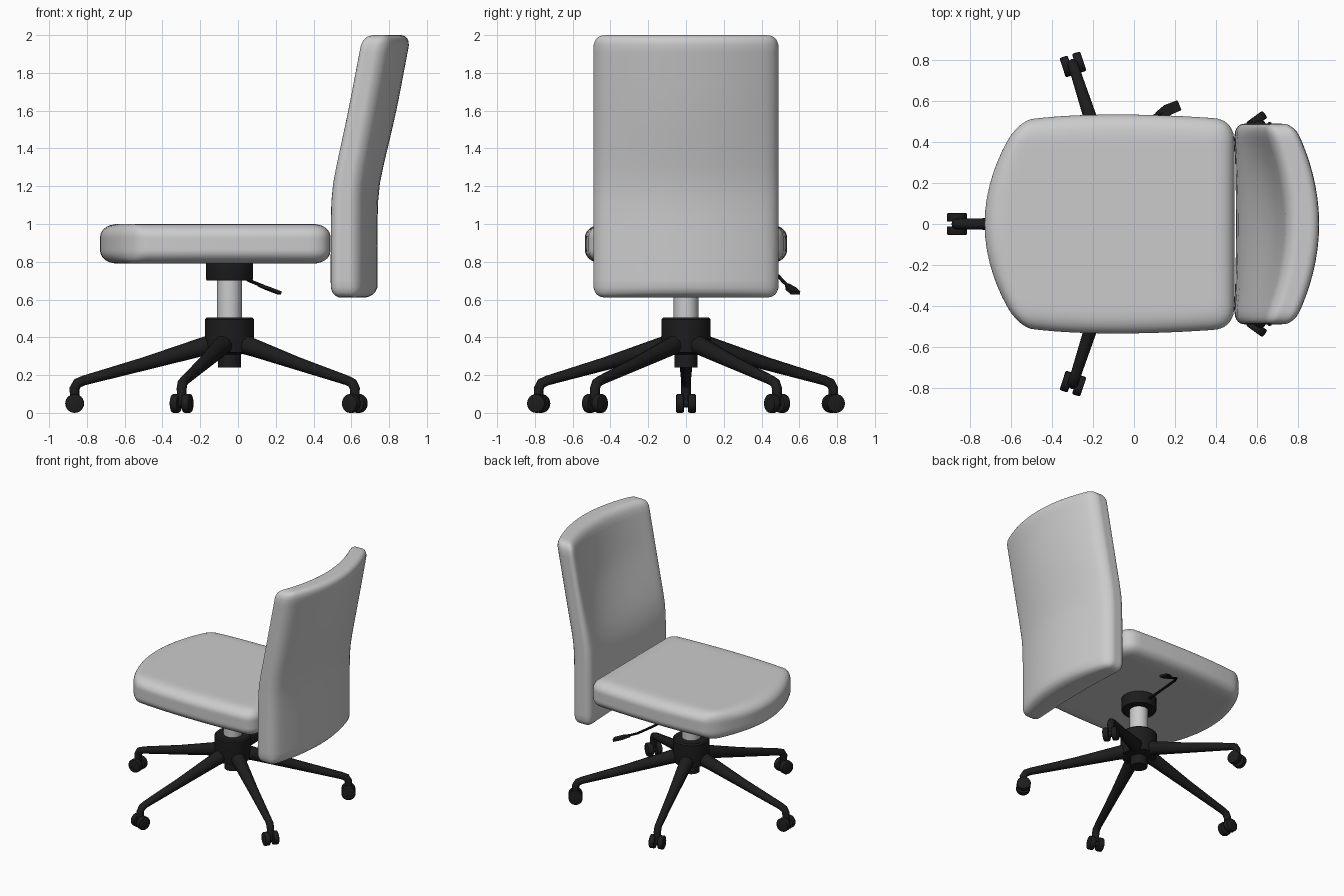
import bpy, bmesh, math
from mathutils import Vector, Matrix

if "Cube" in bpy.data.objects:
    bpy.data.objects.remove(bpy.data.objects["Cube"])

CX = -0.045  # swivel axis


def material(name, c):
    m = bpy.data.materials.new(name)
    m.diffuse_color = (c, c, c, 1)
    m.use_nodes = True
    m.node_tree.nodes["Principled BSDF"].inputs["Base Color"].default_value = m.diffuse_color
    return m


BLACK = material("black_plastic", 0.012)
STEEL = material("light_steel", 0.8)


def finish(name, bm, mat=None, angle=40):
    bmesh.ops.recalc_face_normals(bm, faces=bm.faces)
    me = bpy.data.meshes.new(name)
    bm.to_mesh(me)
    bm.free()
    ob = bpy.data.objects.new(name, me)
    bpy.context.collection.objects.link(ob)
    if mat:
        me.materials.append(mat)
    bpy.ops.object.select_all(action='DESELECT')
    ob.select_set(True)
    bpy.context.view_layer.objects.active = ob
    bpy.ops.object.shade_smooth_by_angle(angle=math.radians(angle))
    return ob


def cushion(name, lo, hi, radii, shape, cuts=23):
    """Rounded box whose points are then bent by shape(p)."""
    lo, hi, r = Vector(lo), Vector(hi), Vector(radii)
    mid, half = (lo + hi) / 2, (hi - lo) / 2
    bm = bmesh.new()
    bmesh.ops.create_cube(bm, size=2)
    bmesh.ops.subdivide_edges(bm, edges=bm.edges[:], cuts=cuts, use_grid_fill=True)
    for v in bm.verts:
        p = Vector([math.sin(c * math.pi / 2) * h for c, h in zip(v.co, half)])
        q = Vector([max(-(h - k), min(h - k, c)) for c, h, k in zip(p, half, r)])
        e = Vector([(a - b) / k for a, b, k in zip(p, q, r)])
        e *= max(abs(c) for c in e) / e.length
        v.co = shape(mid + q + Vector([a * k for a, k in zip(e, r)]))
    return finish(name, bm, angle=60)


def lathe(name, profile, mat, segs=32):
    """Revolve (radius, z) points about the swivel axis."""
    bm = bmesh.new()
    vs = [bm.verts.new((r, 0, z)) for r, z in profile]
    es = [bm.edges.new(p) for p in zip(vs, vs[1:])]
    bmesh.ops.spin(bm, geom=vs + es, axis=(0, 0, 1), cent=(0, 0, 0),
                   angle=2 * math.pi, steps=segs)
    bmesh.ops.remove_doubles(bm, verts=bm.verts, dist=1e-4)
    bmesh.ops.translate(bm, verts=bm.verts, vec=(CX, 0, 0))
    return finish(name, bm, mat)


def tube(name, pts, radii, mat, segs=12):
    """Tapered round tube through the points."""
    pts = [Vector(p) for p in pts]
    bm = bmesh.new()
    rings = []
    for i, (p, r) in enumerate(zip(pts, radii)):
        d = pts[min(i + 1, len(pts) - 1)] - pts[max(i - 1, 0)]
        side = d.cross(Vector((0, 0, 1)))
        if side.length < 1e-4:
            side = rings_side
        side.normalize()
        rings_side = side.copy()
        up = side.cross(d).normalized()
        rings.append([bm.verts.new(p + r * (math.cos(a) * side + math.sin(a) * up))
                      for a in [2 * math.pi * k / segs for k in range(segs)]])
    for a, b in zip(rings, rings[1:]):
        for k in range(segs):
            j = (k + 1) % segs
            bm.faces.new((a[k], a[j], b[j], b[k]))
    bm.faces.new(rings[0])
    bm.faces.new(rings[-1])
    return finish(name, bm, mat)


# Seat: rounded front edge, slightly bowed sides
def seat_shape(p):
    t = max(0, (0.2 - p.x) / 0.93)
    bow = 1 - 0.05 * ((p.x + 0.1) / 0.6) ** 2
    return Vector((p.x + 0.6 * p.y ** 2 * t * t, p.y * bow, p.z))


cushion("seat", (-0.73, -0.535, 0.79), (0.49, 0.535, 1.0), (0.09, 0.10, 0.07), seat_shape)


# Backrest: reclined upper half, wraps round the sitter
def back_shape(p):
    t = (p.x + 0.075) / 0.15
    w = 1 - (p.y / 0.49) ** 2
    s = max(0, min(1, (p.z - 1.0) / 0.7))
    s = s * s * (3 - 2 * s)
    front, rear = 0.01 + 0.10 * s, 0.10 + 0.025 * s
    recline = 0.095 * ((p.z - 1.2) + math.sqrt((p.z - 1.2) ** 2 + 0.004))
    x = 0.563 + p.x + recline + w * (front * (1 - t) + rear * t)
    return Vector((x, p.y, p.z))


cushion("backrest", (-0.075, -0.49, 0.61), (0.075, 0.49, 2.0), (0.05, 0.06, 0.06), back_shape)

# Central column
lathe("seat_mount", [(0, 0.70), (0.12, 0.70), (0.125, 0.71), (0.125, 0.80), (0, 0.80)], BLACK)
lathe("gas_column", [(0, 0.45), (0.065, 0.45), (0.065, 0.72), (0, 0.72)], STEEL)
lathe("base_hub", [(0, 0.24), (0.06, 0.24), (0.06, 0.31), (0.12, 0.32), (0.13, 0.39),
                   (0.13, 0.495), (0.12, 0.505), (0, 0.505)], BLACK)

# Five legs with twin-wheel casters
for i in range(5):
    turn = Matrix.Translation((CX, 0, 0)) @ Matrix.Rotation(math.pi + i * math.tau / 5, 4, 'Z')
    path = [(0.05, 0, 0.375), (0.16, 0, 0.345), (0.45, 0, 0.26), (0.77, 0, 0.172),
            (0.805, 0, 0.157), (0.82, 0, 0.13), (0.82, 0, 0.06)]
    tube(f"leg_{i + 1}", [turn @ Vector(p) for p in path],
         [0.055, 0.048, 0.035, 0.026, 0.027, 0.027, 0.024], BLACK)
    bm = bmesh.new()
    for y, r, w in ((-0.032, 0.05, 0.042), (0.032, 0.05, 0.042), (0, 0.022, 0.05)):
        bmesh.ops.create_cone(bm, cap_ends=True, segments=24, radius1=r, radius2=r, depth=w,
                              matrix=turn @ Matrix.Translation((0.82, y, 0.05))
                              @ Matrix.Rotation(math.pi / 2, 4, 'X'))
    rims = [e for e in bm.edges if any(len(f.verts) > 4 for f in e.link_faces)]
    bmesh.ops.bevel(bm, geom=rims, offset=0.008, segments=2, affect='EDGES', profile=0.5)
    finish(f"caster_{i + 1}", bm, BLACK)

# Height lever with flat paddle
tube("lever_rod", [(CX, 0.08, 0.745), (-0.01, 0.44, 0.74), (0.02, 0.49, 0.725),
                   (0.06, 0.51, 0.70), (0.14, 0.545, 0.668)], [0.009] * 5, BLACK, 8)
a, b = Vector((0.11, 0.535, 0.677)), Vector((0.22, 0.58, 0.635))
d = (b - a).normalized()
side = d.cross(Vector((0, 0, 1))).normalized()
up = side.cross(d)
bm = bmesh.new()
outline = [(a, 0.010), (a.lerp(b, 0.45), 0.028), (b, 0.026)]
ring = [p + side * w for p, w in outline] + [p - side * w for p, w in reversed(outline)]
face = bm.faces.new([bm.verts.new(p - up * 0.008) for p in ring])
ext = bmesh.ops.extrude_face_region(bm, geom=[face], use_keep_orig=True)
bmesh.ops.translate(bm, vec=up * 0.016,
                    verts=[g for g in ext["geom"] if isinstance(g, bmesh.types.BMVert)])
finish("lever_paddle", bm, BLACK)
